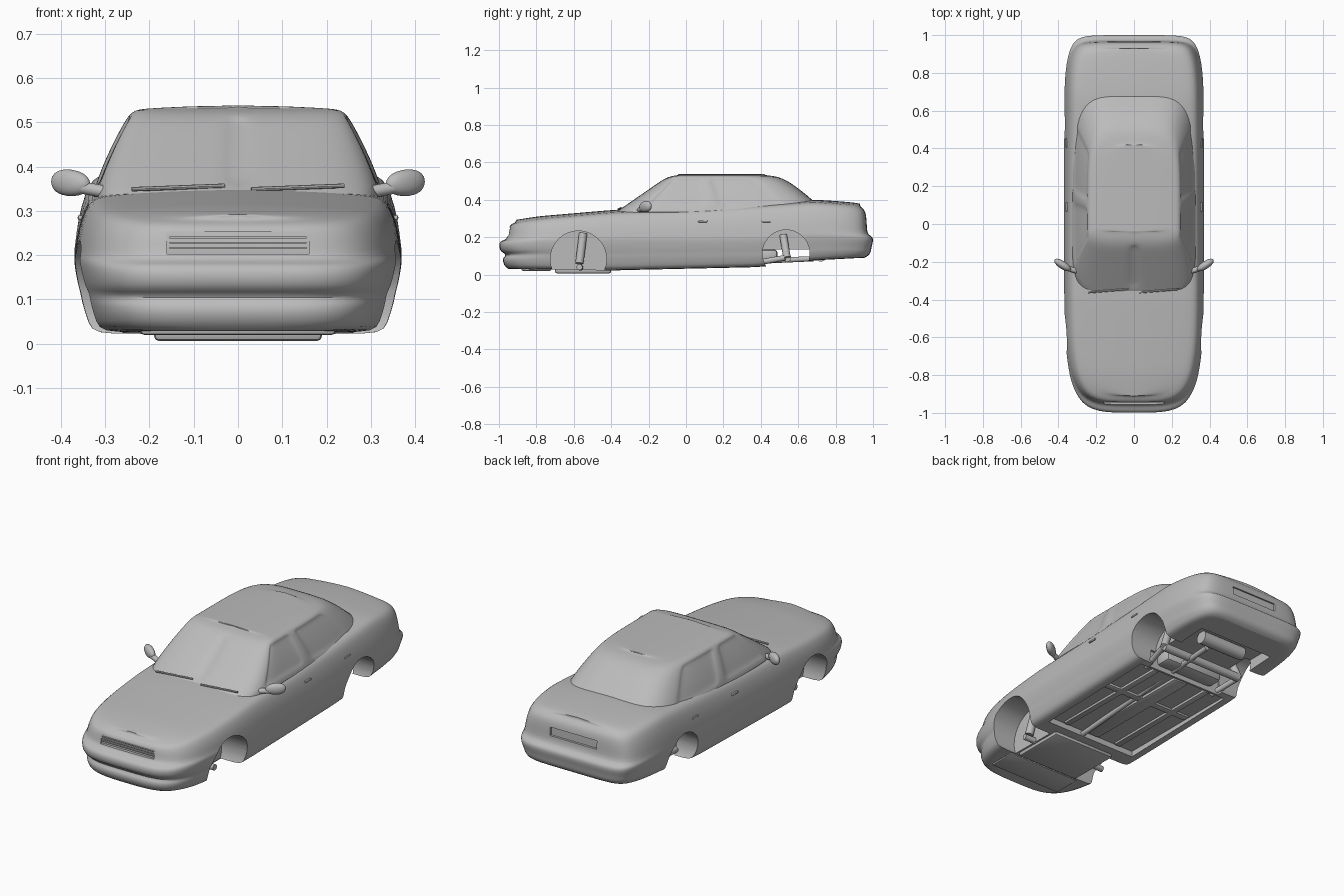
import bpy, bmesh, math
from mathutils import Vector

if "Cube" in bpy.data.objects:
    bpy.data.objects.remove(bpy.data.objects["Cube"])

paint = bpy.data.materials.new("clay_grey")
paint.use_nodes = True
GREY = (0.5, 0.5, 0.5, 1)
paint.diffuse_color = GREY
paint.node_tree.nodes["Principled BSDF"].inputs["Base Color"].default_value = GREY


def table(points, y):
    """Linear interpolation through (y, value) pairs."""
    if y <= points[0][0]:
        return points[0][1]
    for (a, u), (b, v) in zip(points, points[1:]):
        if y <= b:
            return u + (v - u) * (y - a) / (b - a)
    return points[-1][1]


def outline(nf, nr):
    """Half of a rounded plan outline, front to back, as unit (x, y) pairs."""
    ends = [.1, .3, .5, .68, .8, .88]
    pts = [(x, -(1 - x ** nf) ** (1 / nf)) for x in ends]
    for i in range(-10, 11):
        s = i * .08
        n = nf if s < 0 else nr
        pts.append(((1 - abs(s) ** n) ** (1 / n), s))
    back = ends if nr < 7 else ends + [.95]
    return pts + [(x, (1 - x ** nr) ** (1 / nr)) for x in reversed(back)]


def finish(ob, angle=35):
    bpy.ops.object.select_all(action='DESELECT')
    bpy.context.view_layer.objects.active = ob
    ob.select_set(True)
    for m in list(ob.modifiers):
        bpy.ops.object.modifier_apply(modifier=m.name)
    bpy.ops.object.shade_smooth_by_angle(angle=math.radians(angle))
    ob.data.materials.clear()
    ob.data.materials.append(paint)
    return ob


def to_object(name, bm):
    bmesh.ops.recalc_face_normals(bm, faces=bm.faces)
    me = bpy.data.meshes.new(name)
    bm.to_mesh(me)
    bm.free()
    ob = bpy.data.objects.new(name, me)
    bpy.context.collection.objects.link(ob)
    return ob


def shell(name, half, layers, height, crown, windows=()):
    """Stack plan outlines, then close the top (crowned) and the bottom."""
    bm = bmesh.new()
    rings = []
    for layer in layers:
        yf, yr, hw = layer[-3:]
        left = [(x * hw, s * (yr if s > 0 else -yf)) for x, s in half]
        ring = left + [(-x, y) for x, y in reversed(left)]
        rings.append([bm.verts.new((x, y, height(layer, y))) for x, y in ring])
    n, h = len(rings[0]), len(half)
    glass = [[] for _ in range(2 * len(windows))]
    for k, (lo, hi) in enumerate(zip(rings, rings[1:])):
        for i in range(n):
            j = (i + 1) % n
            f = bm.faces.new((lo[i], lo[j], hi[j], hi[i]))
            left = i < h
            m = i if left else n - 2 - i
            if 0 < k < 5 and m < h - 1:
                s = (half[m][1] + half[m + 1][1]) / 2
                for w, (a, b) in enumerate(windows):
                    if a < s < b:
                        glass[2 * w + left].append(f)
    cols = 8
    for ring, bulge in ((rings[0], 0), (rings[-1], crown)):
        prev = None
        for i in range(h):
            a, b = ring[i], ring[n - 1 - i]
            row = [a]
            for c in range(1, cols):
                p = a.co.lerp(b.co, c / cols)
                p.z += bulge * (1 - (1 - 2 * c / cols) ** 2)
                row.append(bm.verts.new(p))
            row.append(b)
            if prev:
                for c in range(cols):
                    bm.faces.new((prev[c], prev[c + 1], row[c + 1], row[c]))
            else:
                first = row
            prev = row
        # close the slim gaps left at both ends of the cap
        bm.faces.new(first)
        bm.faces.new(prev)
    bmesh.ops.recalc_face_normals(bm, faces=bm.faces)
    for faces in glass:
        bmesh.ops.inset_region(bm, faces=faces, thickness=.006, depth=-.007)
    ob = to_object(name, bm)
    ob.modifiers.new("smooth", 'SUBSURF').levels = 1
    return ob


def box(name, centre, size, bevel=0):
    bpy.ops.mesh.primitive_cube_add(size=1, location=centre)
    ob = bpy.context.object
    ob.name = name
    ob.scale = size
    bpy.ops.object.transform_apply(location=False, rotation=False)
    if bevel:
        m = ob.modifiers.new("round", 'BEVEL')
        m.width, m.segments = bevel, 2
    return ob


def rod(name, a, b, r, sides=20):
    a, b = Vector(a), Vector(b)
    bpy.ops.mesh.primitive_cylinder_add(vertices=sides, radius=r, depth=(b - a).length,
                                        location=(a + b) / 2)
    ob = bpy.context.object
    ob.name = name
    ob.rotation_euler = (b - a).to_track_quat('Z', 'Y').to_euler()
    return ob


# Lower body: bumpers, flanks, bonnet and boot lid
TOP = [(-.95, .272), (-.8, .297), (-.38, .333), (.1, .35), (.68, .388), (.88, .374), (.95, .362)]
BOTTOM = [(-.95, .03), (-.4, .022), (.4, .04), (.66, .075), (.95, .09)]


def body_height(layer, y):
    f = layer[0] + (layer[1] - layer[0]) * (y + 1) / 2
    lo = table(BOTTOM, y)
    return lo + f * (table(TOP, y) - lo)


BODY = [(0, 0, -.95, .955, .325), (.08, .05, -.975, .98, .338), (.24, .12, -.982, .988, .35),
        (.28, .16, -.966, .99, .353), (.34, .2, -.966, .992, .356), (.38, .25, -.99, .995, .36),
        (.48, .32, -1, 1, .366), (.58, .39, -.998, 1, .37), (.63, .43, -.985, .988, .37),
        (.66, .47, -.957, .968, .368), (.8, .65, -.952, .967, .362), (.92, .85, -.946, .963, .346),
        (.98, .95, -.937, .953, .33), (1, 1, -.91, .93, .305)]
body = shell("body", outline(5, 9), BODY, body_height, .014)

cutters = []
for side in (-1, 1):
    for y, z, r in ((-.575, .083, .15), (.535, .113, .126)):
        cutters.append(rod("arch_cutter", (side * .2, y, z), (side * .5, y, z), r, 48))
cutters += [box("floor_cutter", (0, .02, 0), (.56, .74, .11)),
            box("rear_floor_cutter", (0, .61, 0), (.46, .42, .27)),
            box("grille_cutter", (0, -.99, .228), (.32, .1, .05)),
            box("plate_cutter", (0, 1, .28), (.28, .09, .045))]
for c in cutters:
    c.hide_render = True
    m = body.modifiers.new("cut", 'BOOLEAN')
    m.operation, m.solver, m.object = 'DIFFERENCE', 'EXACT', c
finish(body)
for c in cutters:
    bpy.data.objects.remove(c)

# Cabin with recessed side windows
CABIN = [(.31, -.41, .8, .335), (.358, -.34, .72, .322), (.4, -.28, .675, .307),
         (.45, -.207, .615, .284), (.49, -.15, .56, .263), (.515, -.112, .515, .248),
         (.528, -.075, .47, .233), (.531, -.04, .42, .21)]
finish(shell("cabin", outline(5, 5), CABIN, lambda l, y: l[0], .007, [(-.64, .16), (.24, .72)]))

for side, name in ((1, "left"), (-1, "right")):
    # Door mirrors
    mirror = box(name + "_mirror", (side * .378, -.217, .367), (.105, .045, .066))
    mirror.modifiers.new("smooth", 'SUBSURF').levels = 3
    for v in mirror.data.vertices:
        if v.co.x * side < 0:
            v.co.z = v.co.z * .8 - .006
    mirror.rotation_euler.z = side * math.radians(33)
    mirror.scale = (1.15, 1.1, 1.2)
    finish(mirror, 60)
    finish(rod(name + "_mirror_arm", (side * .3, -.25, .343), (side * .365, -.23, .355), .014))
    # Door handles
    for y in (.09, .43):
        finish(box(name + "_door_handle", (side * .356, y, .285), (.012, .05, .011), .004))
    # Suspension inside the wheel arches
    finish(rod(name + "_front_strut", (side * .23, -.57, .06), (side * .2, -.55, .22), .022))
    finish(rod(name + "_front_arm", (side * .12, -.56, .035), (side * .26, -.57, .04), .016))
    finish(rod(name + "_rear_strut", (side * .25, .54, .09), (side * .2, .52, .21), .02))
    finish(rod(name + "_trailing_arm", (side * .22, .36, .06), (side * .25, .53, .09), .015))
    # Windscreen wipers
    x = .03 if side > 0 else -.24
    finish(rod(name + "_wiper", (x, -.362, .349), (x + .21, -.345, .357), .005, 8))

# Underside
finish(box("front_subframe", (0, -.55, .024), (.38, .3, .036), .012))
finish(box("undertray", (0, -.8, .03), (.44, .16, .02), .008))
finish(box("centre_tunnel", (0, .02, .055), (.09, .72, .03), .012))
for x in (-.17, .17):
    finish(box("floor_rail", (x, .02, .052), (.035, .72, .02), .006))
finish(box("cross_member", (0, .1, .052), (.54, .04, .018), .006))
finish(box("fuel_tank", (0, .44, .1), (.36, .1, .07), .02))
finish(rod("rear_axle", (-.25, .54, .09), (.25, .54, .09), .022))
finish(rod("exhaust_pipe", (.05, -.4, .035), (.08, .68, .085), .014))
finish(rod("silencer", (-.12, .72, .105), (.15, .72, .105), .035))

# Grille bars
for z in (.216, .228, .24):
    finish(box("grille_bar", (0, -.941, z), (.31, .01, .004)))
